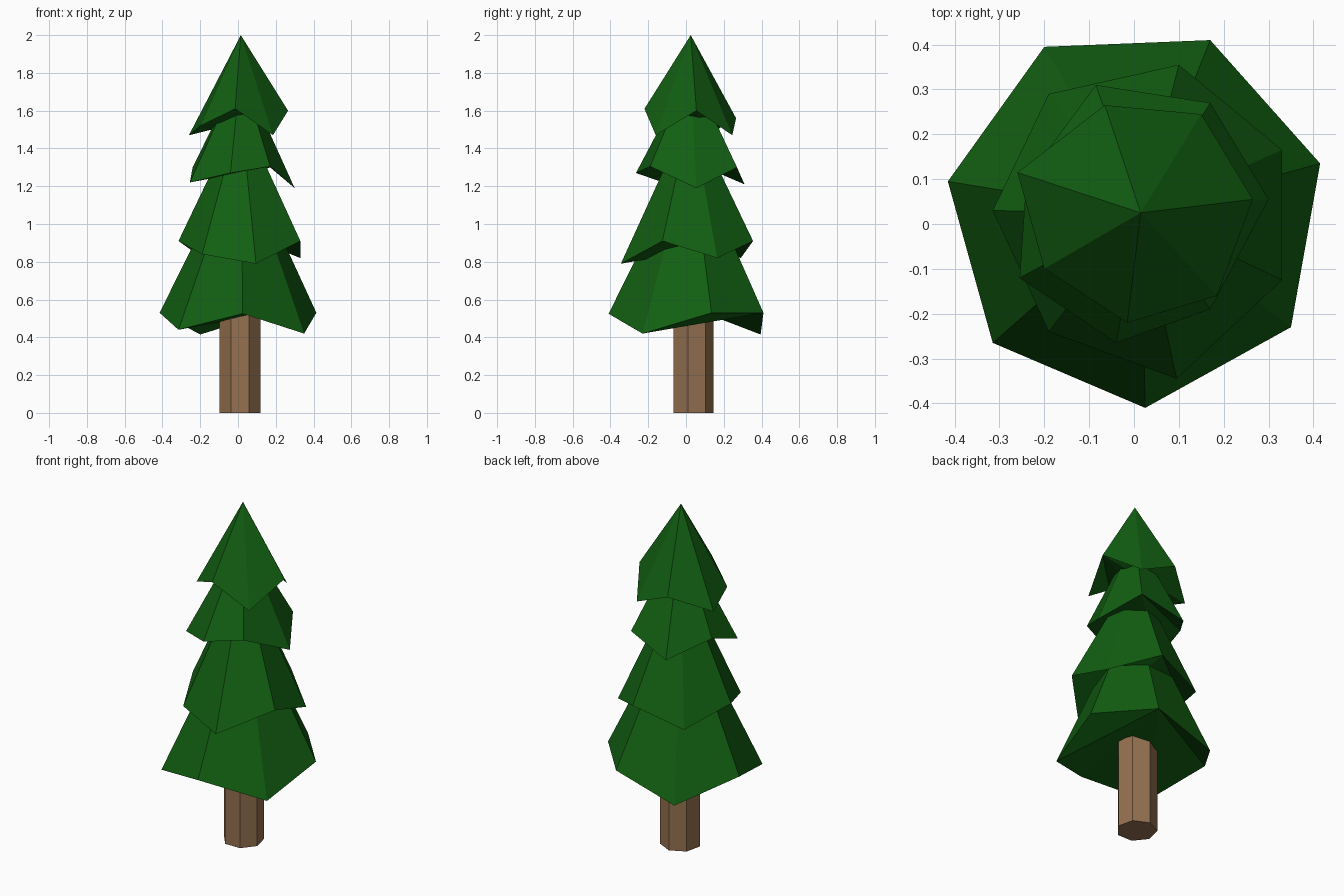
import bpy
import bmesh
import math

# Remove the default cube only
default_cube = bpy.data.objects.get("Cube")
if default_cube:
    bpy.data.objects.remove(default_cube, do_unlink=True)


def make_material(name, colour):
    material = bpy.data.materials.new(name)
    material.use_nodes = True
    material.diffuse_color = (*colour, 1)
    shader = next(n for n in material.node_tree.nodes if n.type == 'BSDF_PRINCIPLED')
    shader.inputs["Base Color"].default_value = (*colour, 1)
    return material


def finish_object(name, bm, material):
    bmesh.ops.recalc_face_normals(bm, faces=bm.faces)
    mesh = bpy.data.meshes.new(name)
    bm.to_mesh(mesh)
    bm.free()
    mesh.materials.append(material)
    model_part = bpy.data.objects.new(name, mesh)
    bpy.context.collection.objects.link(model_part)
    return model_part


def make_branch_tier(name, rim_points, tip_height, material):
    """Jagged cone: sloping faces up to a tip, folded underside fanned
    from the first rim point."""
    bm = bmesh.new()
    rim = [bm.verts.new(point) for point in rim_points]
    tip = bm.verts.new((0.015, 0.025, tip_height))
    for corner, following in zip(rim, rim[1:] + rim[:1]):
        bm.faces.new((corner, following, tip))
    for corner, following in zip(rim[1:], rim[2:]):
        bm.faces.new((rim[0], following, corner))
    return finish_object(name, bm, material)


def make_trunk(name, centre, radius, height, sides, material):
    """Straight prism with one corner pointing to the back."""
    bm = bmesh.new()
    ring = []
    for i in range(sides):
        angle = math.pi / 2 + math.tau * i / sides
        ring.append(bm.verts.new((centre[0] + radius * math.cos(angle),
                                  centre[1] + radius * math.sin(angle), 0)))
    base = bm.faces.new(ring)
    raised = bmesh.ops.extrude_face_region(bm, geom=[base], use_keep_orig=True)
    top = [v for v in raised["geom"] if isinstance(v, bmesh.types.BMVert)]
    bmesh.ops.translate(bm, verts=top, vec=(0, 0, height))
    return finish_object(name, bm, material)


needle_green = make_material("needle green", (0.006, 0.115, 0.006))
bark_brown = make_material("bark brown", (0.3, 0.165, 0.08))

# Trunk
make_trunk("trunk", (0.01, 0.035), 0.111, 0.7, 7, bark_brown)

# Four irregular branch tiers, each rim zigzagging up and down
make_branch_tier("bottom_branches", [
    (.17, .41, .53), (-.2, .395, .415), (-.415, .095, .53), (-.315, -.265, .44),
    (.025, -.41, .525), (.35, -.23, .42), (.415, .135, .53)], 1.4, needle_green)

make_branch_tier("lower_middle_branches", [
    (.1, .355, .91), (-.19, .29, .82), (-.315, .03, .91), (-.19, -.24, .84),
    (.095, -.345, .79), (.33, -.125, .91), (.33, .165, .82)], 1.6, needle_green)

make_branch_tier("upper_middle_branches", [
    (.17, .27, 1.3), (-.085, .31, 1.21), (-.24, .1, 1.3), (-.255, -.12, 1.22),
    (-.04, -.265, 1.27), (.17, -.19, 1.305), (.3, .055, 1.19)], 1.82, needle_green)

make_branch_tier("top_branches", [
    (.265, .055, 1.6), (.15, .245, 1.47), (-.065, .265, 1.56), (-.26, .115, 1.47),
    (-.2, -.1, 1.52), (-.015, -.22, 1.61), (.185, -.16, 1.47)], 2, needle_green)
